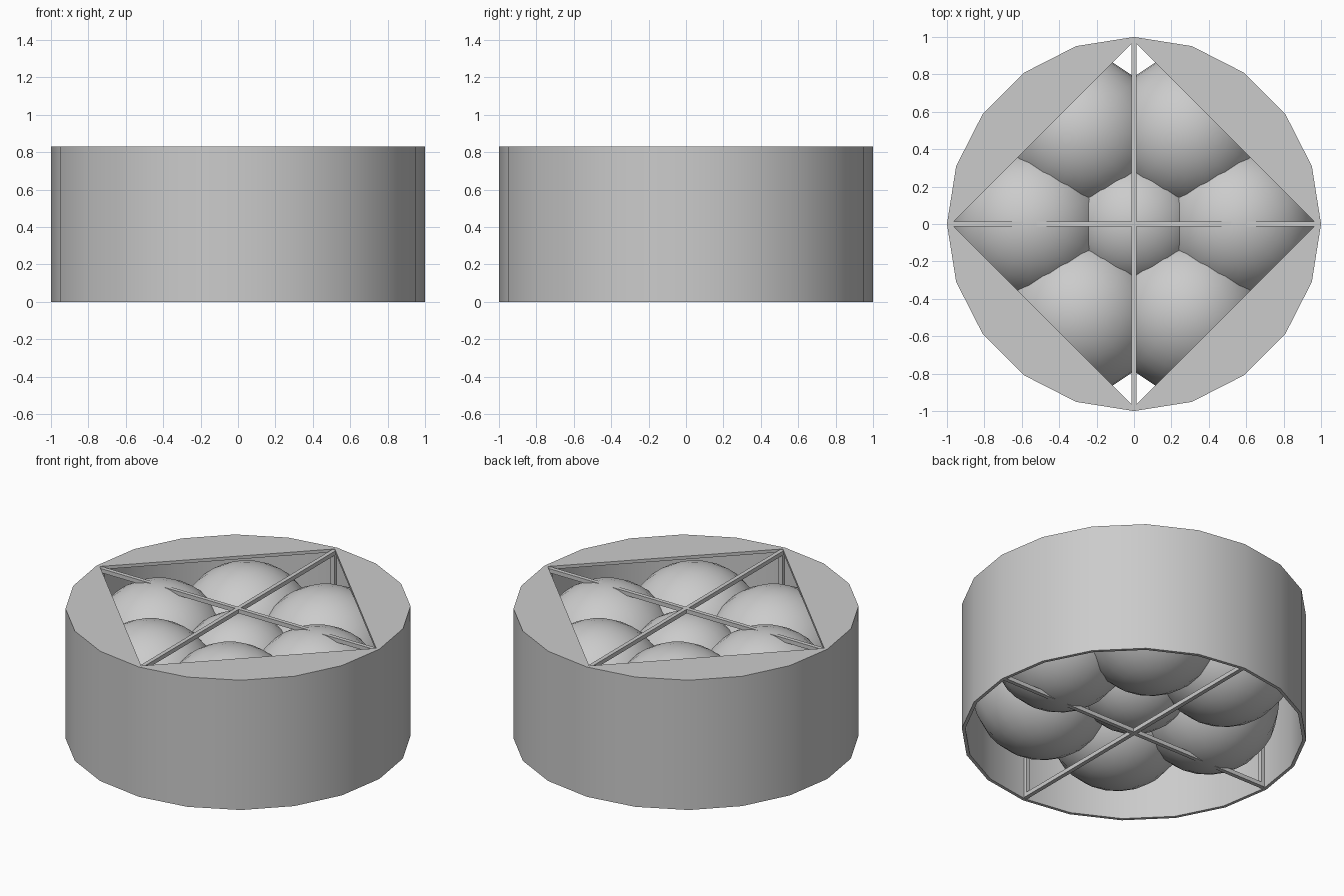
import bpy, bmesh
from math import sin, cos, pi, radians

cube = bpy.data.objects.get("Cube")
if cube:
    bpy.data.objects.remove(cube)

H, WALL, BAR = 0.83, 0.02, 0.026
SIDES = 20

grey = bpy.data.materials.new("plain_grey")
grey.use_nodes = True
colour = (0.6, 0.6, 0.6, 1)
grey.diffuse_color = colour
grey.node_tree.nodes["Principled BSDF"].inputs["Base Color"].default_value = colour


def finish(name, bm, smooth):
    bmesh.ops.recalc_face_normals(bm, faces=bm.faces)
    mesh = bpy.data.meshes.new(name)
    bm.to_mesh(mesh)
    bm.free()
    mesh.materials.append(grey)
    ob = bpy.data.objects.new(name, mesh)
    bpy.context.collection.objects.link(ob)
    if smooth:
        bpy.ops.object.select_all(action='DESELECT')
        ob.select_set(True)
        bpy.context.view_layer.objects.active = ob
        bpy.ops.object.shade_smooth_by_angle(angle=radians(35))
    return ob


def box(name, size, loc):
    bm = bmesh.new()
    bmesh.ops.create_cube(bm, size=1)
    bmesh.ops.scale(bm, vec=size, verts=bm.verts)
    bmesh.ops.translate(bm, vec=loc, verts=bm.verts)
    return finish(name, bm, False)


# Drum: thin wall, open base, thin lid with a diamond-shaped hole
def circle(r):
    return lambda a: r


def diamond(a):
    return 0.978 / (abs(cos(a)) + abs(sin(a)))


inner = circle(1 - WALL)
loops = [(circle(1), 0), (circle(1), H), (diamond, H),
         (diamond, H - WALL), (inner, H - WALL), (inner, 0)]
bm = bmesh.new()
rings = []
for radius, z in loops:
    angles = [2 * pi * i / SIDES for i in range(SIDES)]
    rings.append([bm.verts.new((radius(a) * cos(a), radius(a) * sin(a), z)) for a in angles])
for k, ring in enumerate(rings):
    nxt = rings[(k + 1) % len(rings)]
    for i in range(SIDES):
        j = (i + 1) % SIDES
        bm.faces.new((ring[i], ring[j], nxt[j], nxt[i]))
finish("drum_shell", bm, True)

# Crossed frames: top and bottom bars joined by corner posts
for level, z in (("top", H - BAR / 2 - 0.004), ("bottom", BAR / 2 + 0.004)):
    box(level + "_bar_x", (1.97, BAR, BAR), (0, 0, z))
    box(level + "_bar_y", (BAR, 1.97, BAR), (0, 0, z))
for i in range(4):
    a = i * pi / 2
    box(f"post_{i + 1}", (BAR, BAR, H - 0.01), (0.967 * cos(a), 0.967 * sin(a), H / 2))


# Balls: six around a smaller one in the middle
def ball(name, r, x, y):
    bm = bmesh.new()
    bmesh.ops.create_uvsphere(bm, u_segments=16, v_segments=16, radius=r)
    bmesh.ops.translate(bm, vec=(x, y, H / 2), verts=bm.verts)
    ob = finish(name, bm, False)
    ob.data.shade_smooth()


ball("centre_ball", 0.36, 0, 0)
for i in range(6):
    a = i * pi / 3
    ball(f"outer_ball_{i + 1}", H / 2, 0.56 * cos(a), 0.56 * sin(a))
